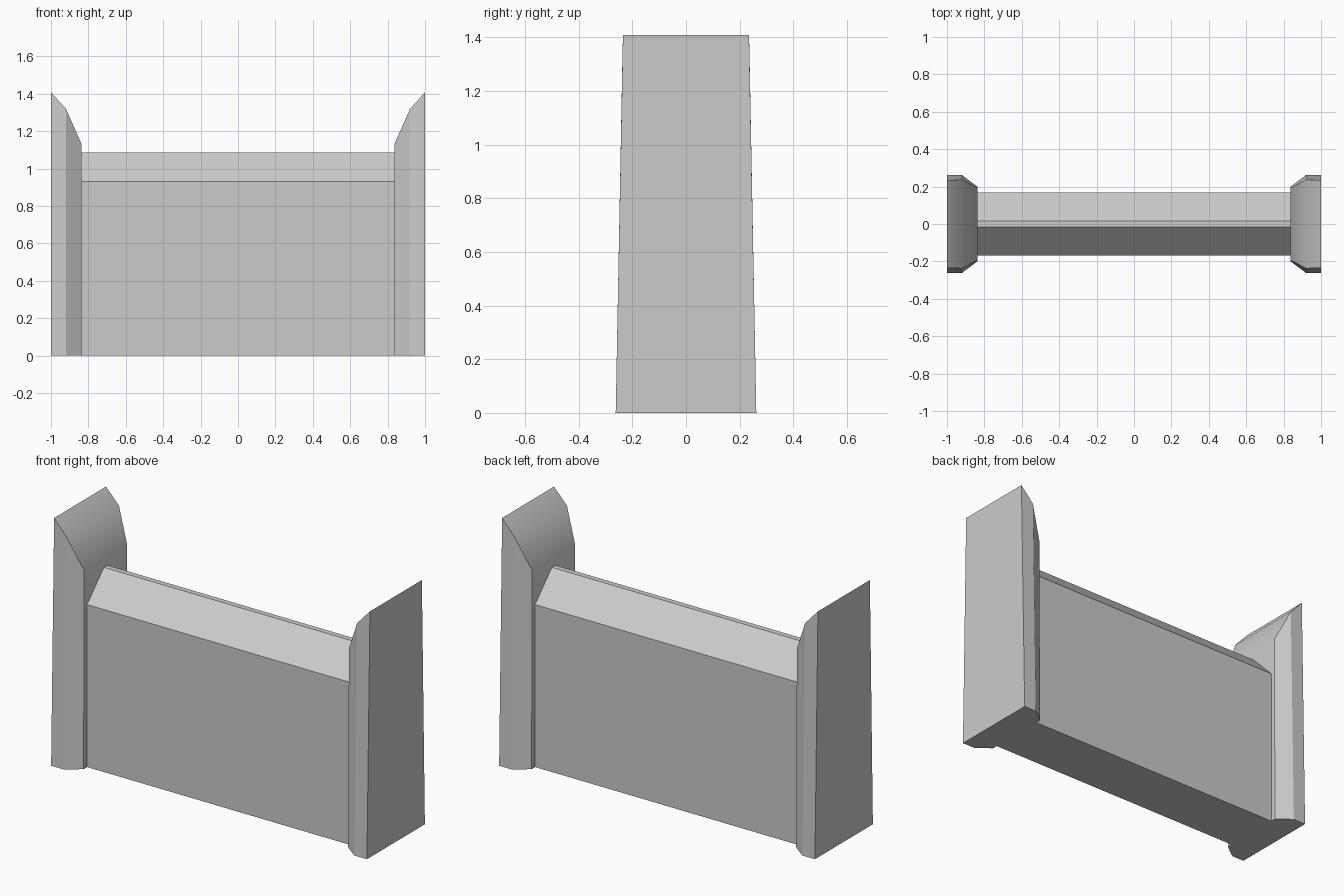
import bpy, bmesh

if "Cube" in bpy.data.objects:
    bpy.data.objects.remove(bpy.data.objects["Cube"])


def make(name, verts, faces):
    bm = bmesh.new()
    vs = [bm.verts.new(v) for v in verts]
    for f in faces:
        bm.faces.new([vs[i] for i in f])
    bmesh.ops.recalc_face_normals(bm, faces=bm.faces)
    mesh = bpy.data.meshes.new(name)
    bm.to_mesh(mesh)
    bm.free()
    obj = bpy.data.objects.new(name, mesh)
    bpy.context.collection.objects.link(obj)
    bpy.context.view_layer.objects.active = obj
    bpy.ops.object.select_all(action='DESELECT')
    obj.select_set(True)
    return obj


# Wall: bevelled profile extruded along x
profile = [(-0.168, 0), (-0.168, 0.93), (-0.016, 1.085),
           (0.016, 1.085), (0.168, 0.93), (0.168, 0)]
n = len(profile)
verts = [(x, y, z) for x in (-0.838, 0.838) for y, z in profile]
faces = [(i, (i + 1) % n, (i + 1) % n + n, i + n) for i in range(n)]
make("wall", verts, faces + [range(n), range(n, 2 * n)])

# End pillars: (x, half depth at base, half depth at top, top height)
stations = [(1.0, 0.262, 0.235, 1.408),
            (0.92, 0.262, 0.237, 1.32),
            (0.838, 0.2, 0.194, 1.135)]
for name, s in (("left_pillar", -1), ("right_pillar", 1)):
    # Each station is a four-corner section; bridge them and cap the ends
    verts = [v for x, b, t, z in stations
             for v in ((s * x, -b, 0), (s * x, -t, z), (s * x, t, z), (s * x, b, 0))]
    faces = [(k + i, k + (i + 1) % 4, k + 4 + (i + 1) % 4, k + 4 + i)
             for k in (0, 4) for i in range(4)]
    make(name, verts, faces + [range(4), range(8, 12)])
    # Soft curved top, crisp edges elsewhere
    bpy.ops.object.shade_smooth_by_angle(angle=0.52)
